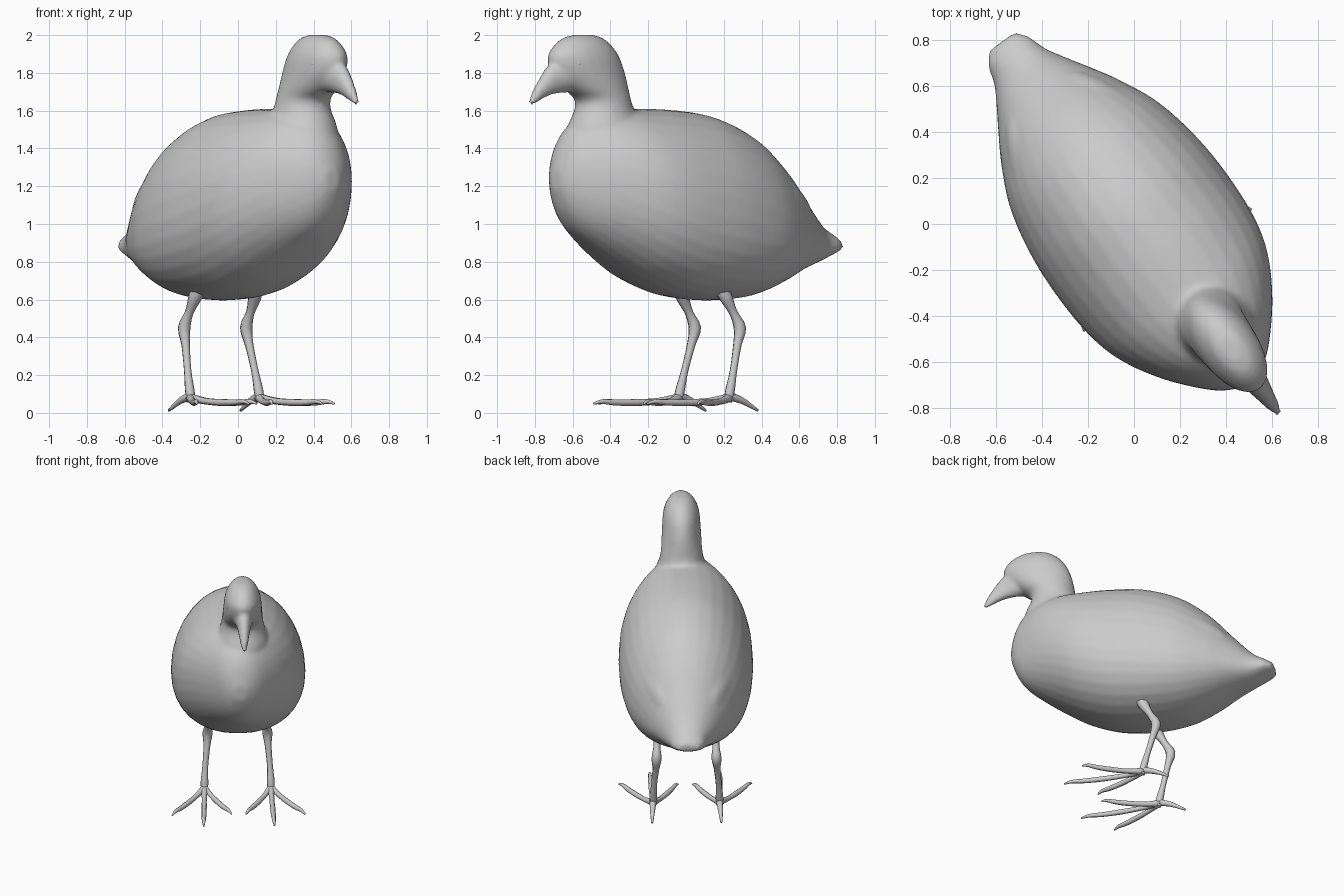
import bpy, bmesh, math
from mathutils import Matrix, Vector

cube = bpy.data.objects.get("Cube")
if cube:
    bpy.data.objects.remove(cube)

grey = bpy.data.materials.new("plain_grey")
grey.use_nodes = True
grey.diffuse_color = (0.6, 0.6, 0.6, 1)
grey.node_tree.nodes["Principled BSDF"].inputs["Base Color"].default_value = (0.6, 0.6, 0.6, 1)

# The bird is built facing +x, then turned to its diagonal stance
TURN = Matrix.Rotation(math.radians(-54), 4, 'Z')


def smooth_rows(rows, steps=5):
    """Catmull-Rom interpolation between rows of numbers."""
    pad = [rows[0]] + list(rows) + [rows[-1]]
    out = []
    for a, b, c, d in zip(pad, pad[1:], pad[2:], pad[3:]):
        for k in range(steps):
            t = k / steps
            out.append([0.5 * (2*q + (r-p)*t + (2*p-5*q+4*r-s)*t*t + (3*q-p-3*r+s)*t**3)
                        for p, q, r, s in zip(a, b, c, d)])
    return out + [list(rows[-1])]


def loft(bm, rings):
    """Skin a list of point rings and close both ends."""
    loops = [[bm.verts.new(p) for p in ring] for ring in rings]
    n = len(loops[0])
    for a, b in zip(loops, loops[1:]):
        for i in range(n):
            bm.faces.new((a[i], a[(i+1) % n], b[(i+1) % n], b[i]))
    bm.faces.new(loops[0])
    bm.faces.new(loops[-1])


def circle(n):
    return [(math.cos(2*math.pi*i/n), math.sin(2*math.pi*i/n)) for i in range(n)]


def fuller(v):
    """Push a circle coordinate outwards for a boxier belly."""
    return math.copysign(abs(v) ** 0.9, v)


def tube(bm, rows, sides=8, steps=3):
    """Tapered limb through rows of x, y, z, radius."""
    rows = smooth_rows(rows, steps)
    pts = [Vector(r[:3]) for r in rows]
    rings = []
    for i, p in enumerate(pts):
        along = (pts[min(i+1, len(pts)-1)] - pts[max(i-1, 0)]).normalized()
        u = along.cross(Vector((0.1, 1, 0.05))).normalized()
        v = along.cross(u)
        rings.append([p + (u*c + v*s) * rows[i][3] for c, s in circle(sides)])
    loft(bm, rings)


def finish(name, bm):
    bmesh.ops.transform(bm, matrix=TURN, verts=bm.verts)
    bmesh.ops.recalc_face_normals(bm, faces=bm.faces)
    for f in bm.faces:
        f.smooth = True
    mesh = bpy.data.meshes.new(name)
    bm.to_mesh(mesh)
    bm.free()
    mesh.materials.append(grey)
    ob = bpy.data.objects.new(name, mesh)
    bpy.context.collection.objects.link(ob)
    return ob


# Body, from tail to breast: x, top, bottom, half width; the flanks sit lower at the rear
bm = bmesh.new()
body = smooth_rows([
    (-0.98, 0.92, 0.86, 0.07), (-0.93, 0.95, 0.84, 0.11), (-0.84, 1.01, 0.80, 0.14),
    (-0.70, 1.16, 0.75, 0.225), (-0.55, 1.33, 0.68, 0.315), (-0.36, 1.48, 0.615, 0.40),
    (-0.12, 1.575, 0.595, 0.447), (0.12, 1.605, 0.62, 0.455), (0.32, 1.61, 0.69, 0.435),
    (0.47, 1.61, 0.775, 0.385), (0.62, 1.59, 0.875, 0.295), (0.74, 1.52, 0.97, 0.195),
    (0.81, 1.42, 1.07, 0.12), (0.85, 1.29, 1.18, 0.045)])
rings = []
for x, top, low, w in body:
    mid = low + (0.43 + 0.1*x) * (top - low)
    rings.append([(x, w*c, mid + s*(top-mid)) if s > 0 else
                  (x, w*fuller(c), mid + fuller(s)*(mid-low)) for c, s in circle(32)])
loft(bm, rings)

# Neck and head, upwards: z, centre x, half length, half width
head = smooth_rows([
    (1.35, 0.53, 0.22, 0.20), (1.50, 0.55, 0.205, 0.18), (1.60, 0.55, 0.165, 0.15),
    (1.66, 0.56, 0.155, 0.14), (1.72, 0.605, 0.19, 0.136), (1.80, 0.655, 0.222, 0.13),
    (1.88, 0.685, 0.22, 0.122), (1.94, 0.69, 0.18, 0.10), (1.985, 0.69, 0.12, 0.065),
    (2.002, 0.69, 0.05, 0.03)])
loft(bm, [[(x + a*c, 0.02 + b*s, z) for c, s in circle(24)] for z, x, a, b in head])

# Bill: x, centre z, half height, half width
bill = smooth_rows([
    (0.72, 1.78, 0.08, 0.07), (0.82, 1.78, 0.085, 0.066), (0.89, 1.765, 0.075, 0.05),
    (0.95, 1.725, 0.053, 0.037), (1.00, 1.68, 0.034, 0.027), (1.04, 1.64, 0.014, 0.014)])
loft(bm, [[(x + 0.35*h*s, 0.025 + w*c, z + h*s) for c, s in circle(16)] for x, z, h, w in bill])

# Folded wings, barely raised from the flanks
for side in (-1, 1):
    place = (Matrix.Translation((-0.27, side*0.245, 1.12)) @ Matrix.Rotation(side*0.27, 4, 'Z')
             @ Matrix.Rotation(-0.25, 4, 'Y') @ Matrix.Diagonal((0.48, 0.135, 0.2, 1)))
    bmesh.ops.create_uvsphere(bm, u_segments=24, v_segments=16, radius=1, matrix=place)

bird = finish("body_and_head", bm)
fuse = bird.modifiers.new("fuse", 'REMESH')
fuse.mode = 'VOXEL'
fuse.voxel_size = 0.016
fuse.use_smooth_shade = True
soften = bird.modifiers.new("soften", 'SMOOTH')
soften.factor = 0.5
soften.iterations = 4

# Eyes, set shallowly into the head
for side, name in ((-1, "right_eye"), (1, "left_eye")):
    bm = bmesh.new()
    bmesh.ops.create_uvsphere(bm, u_segments=12, v_segments=8, radius=0.02,
                              matrix=Matrix.Translation((0.785, 0.02 + side*0.09, 1.85)))
    finish(name, bm)

# Legs and feet
for side, name in ((-1, "right_leg"), (1, "left_leg")):
    bm = bmesh.new()
    shank = [(-0.09, 0.18, 0.68, 0.045), (-0.12, 0.195, 0.61, 0.036), (-0.165, 0.20, 0.53, 0.023),
             (-0.205, 0.203, 0.45, 0.034), (-0.185, 0.208, 0.36, 0.023), (-0.15, 0.22, 0.22, 0.02),
             (-0.125, 0.225, 0.12, 0.026), (-0.11, 0.225, 0.06, 0.023)]
    limbs = [shank]
    # Front toes: tip x, tip y
    for tx, ty in ((0.25, 0.45), (0.43, 0.24), (0.24, 0.05)):
        limbs.append([(-0.12 + (tx+0.12)*t, 0.225 + (ty-0.225)*t, z, r) for t, z, r in
                      ((0, 0.08, 0.024), (0.25, 0.062, 0.017), (0.5, 0.055, 0.018),
                       (0.75, 0.055, 0.016), (0.9, 0.06, 0.012), (1, 0.048, 0.005))])
    limbs.append([(-0.11, 0.225, 0.09, 0.024), (-0.2, 0.23, 0.065, 0.018), (-0.30, 0.235, 0.012, 0.007)])
    for limb in limbs:
        tube(bm, [(x, side*y, z, r) for x, y, z, r in limb])
    finish(name, bm)
